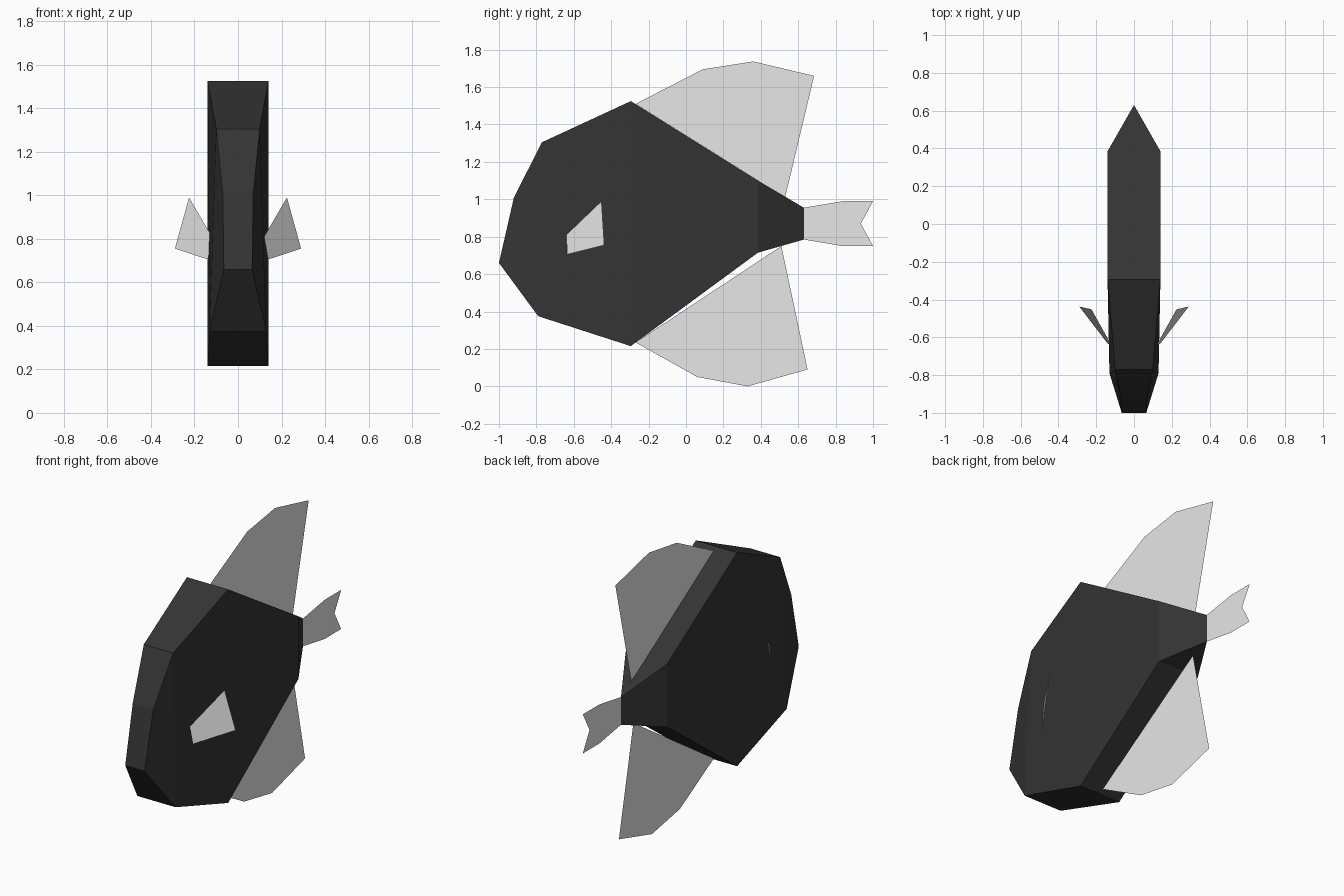
import bpy, bmesh

if "Cube" in bpy.data.objects:
    bpy.data.objects.remove(bpy.data.objects["Cube"])


def material(name, value):
    m = bpy.data.materials.new(name)
    m.diffuse_color = (value, value, value, 1)
    m.use_nodes = True
    m.node_tree.nodes["Principled BSDF"].inputs["Base Color"].default_value = m.diffuse_color
    return m


body_mat = material("charcoal", 0.034)
fin_mat = material("pale grey", 0.8)


def make(name, verts, faces, mat):
    bm = bmesh.new()
    vs = [bm.verts.new(v) for v in verts]
    for f in faces:
        bm.faces.new([vs[i] for i in f])
    bmesh.ops.remove_doubles(bm, verts=bm.verts, dist=0.0005)
    bmesh.ops.recalc_face_normals(bm, faces=bm.faces)
    mesh = bpy.data.meshes.new(name)
    bm.to_mesh(mesh)
    bm.free()
    mesh.materials.append(mat)
    ob = bpy.data.objects.new(name, mesh)
    bpy.context.collection.objects.link(ob)
    return ob


# Body: loft of rectangular sections, each (y, z, half width) at top and bottom
sections = [((-0.92, 1.01, 0.07), (-1.0, 0.66, 0.065)),
            ((-0.77, 1.305, 0.10), (-0.79, 0.375, 0.13)),
            ((-0.295, 1.525, 0.14), (-0.295, 0.215, 0.14)),
            ((0.385, 1.10, 0.14), (0.385, 0.715, 0.14)),
            ((0.63, 0.955, 0.0), (0.63, 0.785, 0.0))]
verts, faces = [], [(0, 1, 2, 3)]
for (ty, tz, tw), (by, bz, bw) in sections:
    verts += [(-tw, ty, tz), (tw, ty, tz), (bw, by, bz), (-bw, by, bz)]
for s in range(len(sections) - 1):
    for i in range(4):
        a, b = s * 4 + i, s * 4 + (i + 1) % 4
        faces.append((a, b, b + 4, a + 4))
make("body", verts, faces, body_mat)

# Flat fins on the centre plane, as (y, z) outlines
outlines = {
    "dorsal_fin": [(-0.27, 1.51), (0.09, 1.695), (0.36, 1.737), (0.685, 1.66), (0.53, 1.01)],
    "anal_fin": [(-0.27, 0.235), (0.06, 0.05), (0.33, 0.0), (0.65, 0.09), (0.51, 0.75)],
    "tail_fin": [(0.63, 0.955), (0.84, 0.99), (1.0, 0.99), (0.935, 0.87),
                 (1.0, 0.75), (0.84, 0.75), (0.63, 0.785)],
}
for name, pts in outlines.items():
    make(name, [(0, y, z) for y, z in pts], [range(len(pts))], fin_mat)

# Side fins, swept outward and mirrored
side = [(0.12, -0.64, 0.81), (0.225, -0.452, 0.99), (0.29, -0.437, 0.755), (0.138, -0.635, 0.705)]
for name, s in (("right_side_fin", 1), ("left_side_fin", -1)):
    make(name, [(s * x, y, z) for x, y, z in side], [range(4)[::s]], fin_mat)
